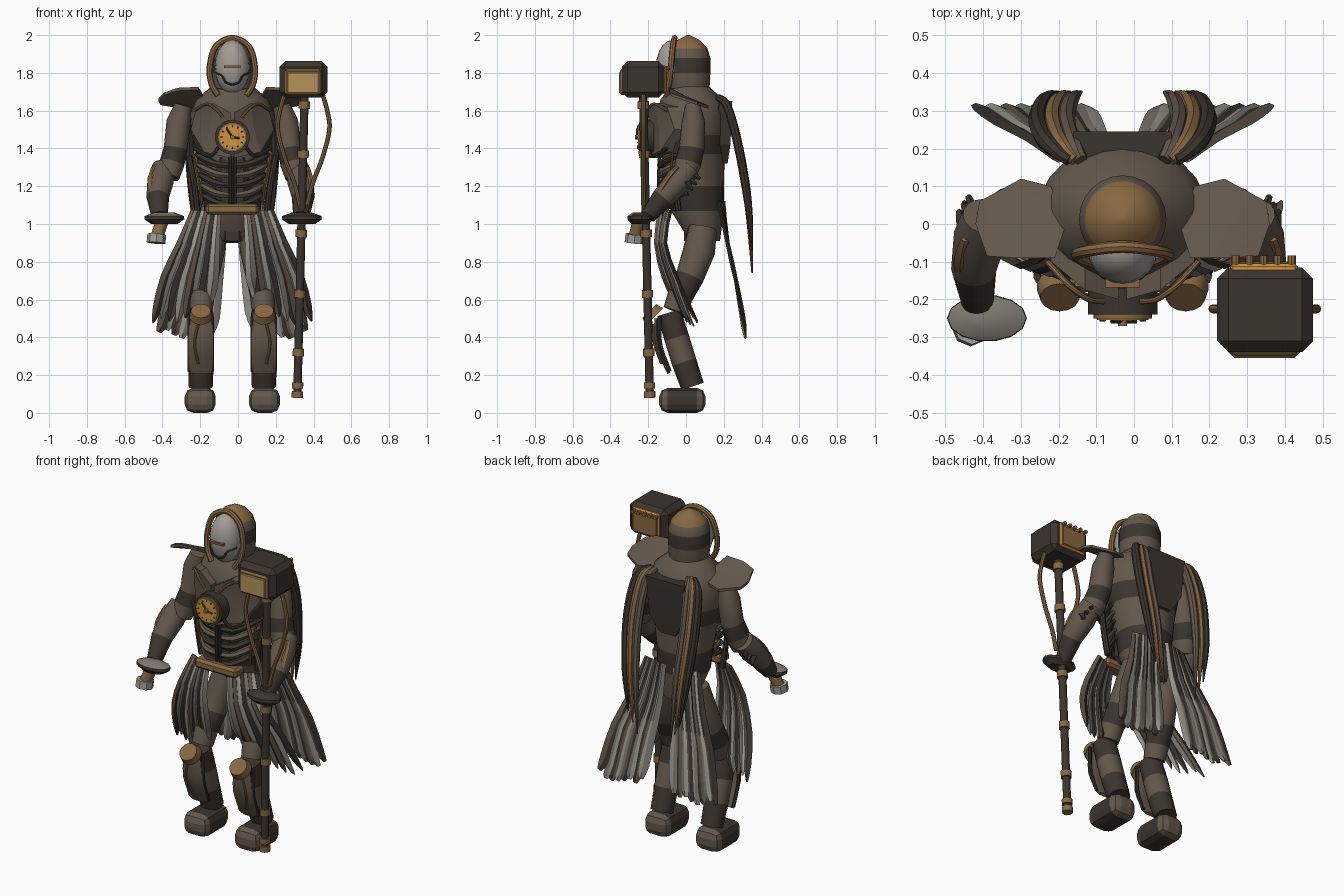
import bpy, bmesh, math, random
from mathutils import Vector

random.seed(4)
old = bpy.data.objects.get("Cube")
if old:
    bpy.data.objects.remove(old, do_unlink=True)
CX = -0.03  # body centre line


def material(name, rgb):
    m = bpy.data.materials.new(name)
    m.use_nodes = True
    m.diffuse_color = (*rgb, 1)
    m.node_tree.nodes["Principled BSDF"].inputs["Base Color"].default_value = (*rgb, 1)
    return m


LIGHT = material("worn brown", (.125, .095, .07))
DARK = material("dark brown", (.045, .035, .028))
COPPER = material("copper", (.25, .14, .055))
GOLD = material("gold", (.62, .29, .045))
GREY = material("pale grey", (.36, .34, .30))
CLOTH = material("faded cloth", (.21, .19, .16))
TAN = material("tan panel", (.46, .29, .1))


def finish(name, bm, mats, angle=0.6):
    bmesh.ops.recalc_face_normals(bm, faces=bm.faces[:])
    for f in bm.faces:
        f.smooth = True
    for e in bm.edges:
        e.smooth = len(e.link_faces) == 2 and e.calc_face_angle() < angle
    me = bpy.data.meshes.new(name)
    bm.to_mesh(me)
    bm.free()
    for m in mats:
        me.materials.append(m)
    ob = bpy.data.objects.new(name, me)
    bpy.context.collection.objects.link(ob)
    return ob


def smooth_path(rings, sub):
    # Catmull-Rom through rings of (x, y, z, width, depth)
    r = [rings[0]] + list(rings) + [rings[-1]]
    out = []
    for i in range(1, len(r) - 2):
        for k in range(sub):
            t = k / sub
            out.append([b + .5 * t * (c - a + t * (2*a - 5*b + 4*c - d + t * (3*(b - c) + d - a)))
                        for a, b, c, d in zip(r[i-1], r[i], r[i+1], r[i+2])])
    return out + [list(rings[-1])]


def sweep(name, rings, mats, n=16, ref=(0, 1, 0), sub=0, level=False, by_side=False):
    # Elliptical sections along a path; materials cycle by segment or by side
    if sub:
        rings = smooth_path(rings, sub)
    bm, loops = bmesh.new(), []
    for i, r in enumerate(rings):
        t = Vector(rings[min(i+1, len(rings)-1)][:3]) - Vector(rings[max(i-1, 0)][:3])
        t = Vector((0, 0, 1)) if level else t.normalized()
        u = t.cross(Vector(ref)).normalized()
        v = u.cross(t)
        loops.append([bm.verts.new(Vector(r[:3]) + u * r[3] * math.cos(2*math.pi*j/n)
                                   + v * r[4] * math.sin(2*math.pi*j/n)) for j in range(n)])
    for i in range(len(loops) - 1):
        for j in range(n):
            k = (j + 1) % n
            f = bm.faces.new((loops[i][j], loops[i][k], loops[i+1][k], loops[i+1][j]))
            f.material_index = (j if by_side else i) % len(mats)
    bm.faces.new(loops[0])
    bm.faces.new(loops[-1]).material_index = 0 if by_side else (len(loops) - 2) % len(mats)
    return finish(name, bm, mats)


def tube(name, pts, r, mat, ref=(0, 1, 0), n=8):
    return sweep(name, [(*p, r, r) for p in pts], [mat], n, ref, sub=5)


def rod(name, a, b, r, mat, ref=(0, 1, 0), n=16, r2=None):
    return sweep(name, [(*a, r, r), (*b, r2 or r, r2 or r)], [mat], n, ref)


def plate(name, pts, depth, mat):
    bm = bmesh.new()
    c = sum((Vector(p) for p in pts), Vector()) / len(pts)
    vs, mid = [bm.verts.new(p) for p in pts], bm.verts.new(c)
    fs = [bm.faces.new((vs[i-1], vs[i], mid)) for i in range(len(vs))]
    for v in bmesh.ops.extrude_face_region(bm, geom=fs)["geom"]:
        if isinstance(v, bmesh.types.BMVert):
            v.co += Vector(depth)
    return finish(name, bm, [mat], .3)


def box(name, lo, hi, mat, bevel=0.0, seg=1):
    bm = bmesh.new()
    bmesh.ops.create_cube(bm, size=1)
    for v in bm.verts:
        v.co = [(a + b) / 2 + c * (b - a) for a, b, c in zip(lo, hi, v.co)]
    if bevel:
        bmesh.ops.bevel(bm, geom=bm.edges[:], offset=bevel, segments=seg, profile=.5, affect='EDGES')
    return finish(name, bm, [mat], .3)


# Torso, hood and face
torso = [(.91, .1, .1, .08), (1.07, .06, .15, .14), (1.2, .05, .16, .15), (1.37, .035, .19, .17),
         (1.47, .03, .215, .18), (1.58, .03, .225, .185), (1.66, .03, .19, .165), (1.73, .02, .11, .1)]
sweep("torso", [(CX, y, z, a, b) for z, y, a, b in torso],
      [LIGHT, DARK, LIGHT, DARK, LIGHT, LIGHT, LIGHT], 24, level=True)
hood = [(1.66, .1), (1.72, .112), (1.8, .116), (1.88, .116), (1.93, .1), (1.97, .065), (2, .008)]
sweep("hood", [(CX, .013, z, r, r) for z, r in hood],
      [DARK, LIGHT, DARK, LIGHT, COPPER, COPPER], 24, level=True)
face = [(CX, -.07, 1.83 - .145 * math.cos(math.pi * k / 10), .09 * math.sin(math.pi * k / 10) + .001,
         .088 * math.sin(math.pi * k / 10) + .001) for k in range(11)]
sweep("face_mask", face, [GREY], 20, level=True)
arch = [(-.075, -.1, 1.68), (-.11, -.09, 1.74), (-.12, -.08, 1.83), (-.088, -.07, 1.94), (0, -.06, 1.985)]
tube("hood_trim", [(CX + x, y, z) for x, y, z in arch]
     + [(CX - x, y, z) for x, y, z in arch[-2::-1]], .016, COPPER)
box("brow_bar", (CX - .045, -.168, 1.826), (CX + .045, -.14, 1.838), COPPER)
plate("back_panel_plate", [(CX + x, y, z) for x, y, z in
      ((-.13, .245, 1.65), (.13, .245, 1.65), (.11, .235, 1.42), (.05, .22, 1.32),
       (-.05, .22, 1.32), (-.11, .235, 1.42))], (0, -.07, 0), DARK)
box("groin_plate", (CX - .045, -.01, .9), (CX + .045, .1, 1.06), DARK, .01)

# Clock on the chest
CZ = 1.46
for nm, y0, y1, r, m in (("clock_rim", -.17, -.24, .092, DARK), ("clock_bezel", -.2, -.25, .078, COPPER),
                         ("clock_face", -.2, -.255, .068, GOLD), ("clock_hub", -.25, -.27, .012, COPPER)):
    rod(nm, (CX, y0, CZ), (CX, y1, CZ), r, m, (0, 0, 1), 28)
for k in range(12):
    a = k * math.pi / 6
    d = Vector((math.sin(a), 0, math.cos(a)))
    c = Vector((CX, -.256, CZ))
    rod("clock_tick", c + d * .053, c + d * .062, .003, DARK, n=4)
for nm, d in (("minute_hand", (-.03, 0, .045)), ("hour_hand", (.038, 0, -.006))):
    c = Vector((CX, -.259, CZ))
    rod(nm, c, c + Vector(d), .005, DARK, n=4)

# Abdomen and belt
box("belly_plate", (CX - .09, -.125, 1.08), (CX + .09, 0, 1.38), DARK, .03)
box("belt_buckle", (CX - .14, -.18, 1.05), (CX + .14, -.09, 1.107), COPPER, .014)

for s in (-1, 1):
    def P(*pts):
        return [(CX + s * p[0], *p[1:]) for p in pts]

    # Chest plates, trims, jaw lines and ribs
    plate("chest_plate", P((.01, -.2, 1.59), (.1, -.175, 1.64), (.19, -.1, 1.62), (.22, -.06, 1.5),
                           (.15, -.14, 1.38), (.01, -.19, 1.35)), (0, .07, 0), LIGHT)
    tube("collar_trim", P((.2, -.1, 1.6), (.14, -.165, 1.635), (.09, -.2, 1.61), (.05, -.205, 1.565)), .008, COPPER)
    tube("chest_trim", P((.2, -.1, 1.4), (.12, -.18, 1.36), (.07, -.2, 1.41)), .01, DARK)
    tube("jaw_line", P((.085, -.09, 1.8), (.055, -.135, 1.785), (.035, -.145, 1.75), (0, -.148, 1.738)), .006, DARK)
    tube("belly_seam", P((.012, -.14, 1.09), (.012, -.145, 1.22), (.012, -.14, 1.36)), .009, DARK)
    for k in range(5):
        z = 1.11 + .052 * k
        w = 1 + .04 * k
        sweep("rib", P((.015, -.13, z - .01, .02, .016), (.08 * w, -.13, z, .02, .02),
                       (.14 * w, -.075, z + .035, .02, .018), (.165 * w, .01, z + .05, .01, .01)),
              [LIGHT if k % 2 else DARK], 6, (0, 0, 1), 3)
    tube("flank_trim", P((.16, -.07, 1.1), (.175, -.08, 1.22), (.21, -.07, 1.38)), .006, COPPER)
    tube("flank_guard", P((.185, -.04, 1.07), (.2, -.05, 1.2), (.23, -.04, 1.36)), .017, DARK)

    # Shoulder plate
    plate("shoulder_plate", P((.15, 0, 1.66), (.19, .1, 1.62), (.27, .12, 1.61), (.38, .06, 1.63), (.39, 0, 1.65),
                              (.36, -.085, 1.68), (.29, -.09, 1.705), (.18, -.09, 1.71)), (0, 0, .016), LIGHT)

    # Arm; the right hand is held further out
    o = .02 if s < 0 else 0
    sweep("upper_arm", P((.26, .035, 1.63, .045, .04), (.285, .04, 1.54, .064, .062), (.3, .03, 1.4, .063, .068),
                         (.32, .01, 1.32, .066, .07), (.34, -.01, 1.25, .06, .06)), [LIGHT, LIGHT, DARK, LIGHT])
    sweep("forearm", P((.345 + o, .02, 1.3, .06, .06), (.36 + o, -.04, 1.23, .07, .072),
                       (.375 + o, -.12, 1.14, .06, .06), (.365 + o, -.205, 1.04, .043, .043)), [LIGHT, LIGHT, DARK])
    sweep("forearm_guard", P((.39 + o, -.04, 1.3, .02, .01), (.395 + o, -.105, 1.22, .034, .014),
                             (.39 + o, -.165, 1.11, .022, .012)), [COPPER], 6, sub=3)
    for k in range(3):
        rod("elbow_fin", P((.36 + o + .02 * k, .0, 1.28 - .03 * k))[0],
            P((.39 + o + .012 * k, .075 - .02 * k, 1.24 - .03 * k))[0], .022, DARK, (1, 0, 0), 4, .008)
    hx, hy = (-.39, -.25) if s < 0 else (.338, -.235)
    sweep("hand_guard", [(hx, hy, 1.0, .07, .04), (hx, hy, 1.025, .106, .062), (hx, hy, 1.042, .104, .06),
                         (hx, hy, 1.062, .05, .03)], [DARK, DARK, CLOTH if s < 0 else DARK], 14)

    # Legs, knees and feet
    sweep("thigh", P((.1, .09, .98, .07, .075), (.12, .07, .86, .08, .085), (.145, .02, .72, .073, .075),
                     (.16, -.03, .62, .066, .068), (.165, -.06, .54, .06, .062)), [LIGHT, LIGHT, DARK, LIGHT])
    sweep("shin", P((.165, -.09, .53, .066, .064), (.167, -.05, .4, .07, .066), (.167, -.01, .27, .068, .066),
                    (.167, .035, .14, .064, .062)), [DARK, LIGHT, DARK])
    sweep("shin_guard", P((.167, -.155, .5, .055, .014), (.167, -.15, .36, .066, .016), (.167, -.09, .21, .058, .01)),
          [LIGHT], 6, sub=3)
    for e in (.107, .227):
        tube("shin_trim", P((e, -.14, .51), (e, -.135, .36), (e, -.085, .22)), .01, DARK)
    tube("shin_rod", P((.18, -.175, .47), (.2, -.168, .37), (.18, -.13, .26)), .007, COPPER)
    rod("knee_pad", P((.167, -.165, .51))[0], P((.167, -.195, .54))[0], .062, COPPER, (1, 0, 0), 14, .052)
    foot = box("foot", P((.17 - .082 * s, -.142, 0))[0], P((.17 + .082 * s, .103, .132))[0], DARK, .045, 2)
    foot.data.materials.append(LIGHT)
    for p in foot.data.polygons:
        p.material_index = int(abs(p.normal.y) > .3)

    # Skirt strips, front and back
    for i in range(8):
        u = i / 7
        j = random.uniform(-.03, .03)
        tones = [[GREY, CLOTH], [DARK, LIGHT], [CLOTH, GREY], [LIGHT, DARK]][i % 4]
        sweep("front_skirt_strip", P((.075 + .13 * u, -.14 + .06 * u, 1.07, .016, .008),
              (.09 + .18 * u, -.16 + .05 * u, .9, .024, .01), (.1 + .25 * u, -.12 + .07 * u, .72, .03, .01),
              (.115 + .28 * u, -.08 + .1 * u, .64 - .1 * u + j, .026, .009),
              (.12 + .3 * u, -.07 + .13 * u, .57 - .11 * u + j, .006, .004)), tones, 4, by_side=True, sub=2)
        sweep("back_skirt_strip", P((.04 + .13 * u, .2 - .03 * u, 1.12, .016, .008),
              (.06 + .17 * u, .22, .9, .028, .011), (.085 + .225 * u, .265, .7, .036, .011),
              (.1 + .26 * u, .3, .52 - .04 * u + j, .034, .01),
              (.11 + .28 * u, .315, .44 - .03 * u + j, .014, .006)), tones, 4, by_side=True, sub=2)

    # Hanging back tendrils
    for i in range(3):
        sweep("back_tendril", P((.11 + .015 * i, .17, 1.67, .018, .018), (.135 + .035 * i, .22, 1.62, .023, .023),
              (.15 + .038 * i, .28, 1.4, .024, .024), (.135 + .035 * i, .33, 1.1, .02, .02),
              (.11 + .03 * i, .35, .74 + .06 * i, .004, .004)), [COPPER if i == 1 else DARK if i else LIGHT],
              8, (1, 0, 0), 5)

# Grip in the right hand
rod("handle", (-.4, -.25, 1.02), (-.43, -.27, .93), .034, COPPER, n=12)
rod("handle_pommel", (-.43, -.27, .945), (-.434, -.275, .9), .05, GREY, n=8)


# Staff held in the left hand
def staff(z):
    return (.312 + .024 * z, -.19 - .022 * z, z)


rod("staff_shaft", staff(.1), staff(1.7), .022, DARK)
for z, h in ((.097, .017), (.145, .016), (.32, .02), (.63, .02), (.95, .02), (1.37, .02), (1.63, .02)):
    rod("staff_collar", staff(z - h), staff(z + h), .03, COPPER, n=12)
box("staff_head", (.22, -.34, 1.67), (.475, -.115, 1.862), DARK, .03)
box("front_panel_rim", (.25, -.35, 1.682), (.44, -.32, 1.82), COPPER, .01)
box("front_panel", (.262, -.356, 1.692), (.428, -.33, 1.804), TAN, .004)
box("back_panel_rim", (.255, -.13, 1.69), (.435, -.105, 1.84), GOLD, .008)
box("back_panel", (.265, -.12, 1.7), (.425, -.1, 1.815), COPPER, .004)
for k in range(5):
    rod("panel_stud", (.27 + .037 * k, -.11, 1.825), (.27 + .037 * k, -.084, 1.825), .011, COPPER, (0, 0, 1), 8)
for s in (-1, 1):
    tube("staff_cable", [(.347 + s * x, -.225, z) for x, z in
                         ((.1, 1.69), (.125, 1.6), (.137, 1.5), (.1, 1.35), (.05, 1.22), (.02, 1.1))], .012, COPPER)
